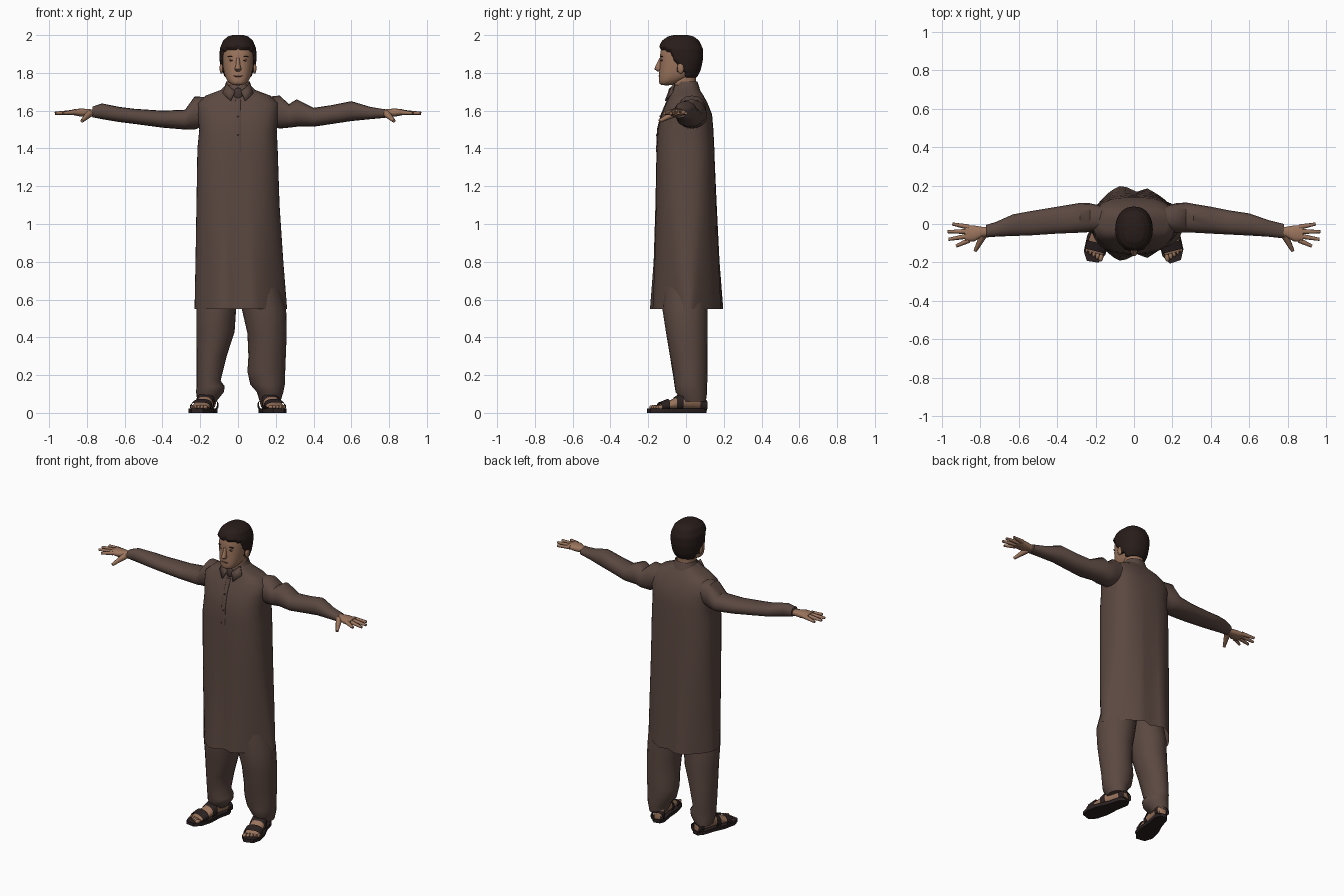
import bpy, bmesh, math
from mathutils import Matrix, Vector

old = bpy.data.objects.get("Cube")
if old:
    bpy.data.objects.remove(old)


def material(name, r, g, b):
    m = bpy.data.materials.new(name)
    m.use_nodes = True
    m.diffuse_color = (r, g, b, 1)
    bsdf = m.node_tree.nodes["Principled BSDF"]
    bsdf.inputs["Base Color"].default_value = (r, g, b, 1)
    bsdf.inputs["Roughness"].default_value = 0.8
    return m


CLOTH = material("brown cloth", .105, .065, .053)
TRIM = material("dark cloth", .06, .038, .032)
SKIN = material("skin", .33, .178, .11)
SHADE = material("dark skin", .17, .08, .055)
HAIR = material("dark hair", .021, .012, .01)
LEATHER = material("dark leather", .024, .015, .015)


def finish(name, bm, mat, angle=50, subdivide=0):
    bmesh.ops.recalc_face_normals(bm, faces=bm.faces)
    mesh = bpy.data.meshes.new(name)
    bm.to_mesh(mesh)
    bm.free()
    mesh.materials.append(mat)
    mesh.shade_smooth()
    mesh.set_sharp_from_angle(angle=math.radians(angle))
    obj = bpy.data.objects.new(name, mesh)
    bpy.context.collection.objects.link(obj)
    if subdivide:
        obj.modifiers.new("Smooth", "SUBSURF").levels = subdivide
        obj.modifiers["Smooth"].render_levels = subdivide
    return obj


def loft(name, rings, axis, mat, seg=24, power=2.3, caps=True,
         matrix=None, reshape=None, subdivide=0):
    """Skin rounded sections; each is position, then low/high on the other two axes."""
    bm = bmesh.new()
    loops = []
    for t, a0, a1, b0, b1 in rings:
        loop = []
        for i in range(seg):
            ang = math.tau * i / seg
            c, s = math.cos(ang), math.sin(ang)
            a = (a0 + a1) / 2 + (a1 - a0) / 2 * math.copysign(abs(c) ** (2 / power), c)
            b = (b0 + b1) / 2 + (b1 - b0) / 2 * math.copysign(abs(s) ** (2 / power), s)
            co = Vector({"x": (t, a, b), "y": (a, t, b), "z": (a, b, t)}[axis])
            if reshape:
                co = reshape(co)
            loop.append(bm.verts.new(matrix @ co if matrix else co))
        loops.append(loop)
    for low, high in zip(loops, loops[1:]):
        for i in range(seg):
            j = (i + 1) % seg
            bm.faces.new((low[i], low[j], high[j], high[i]))
    if caps:
        bm.faces.new(loops[0])
        bm.faces.new(loops[-1])
    return finish(name, bm, mat, subdivide=subdivide)


def blob(name, centre, size, mat, matrix=Matrix()):
    bm = bmesh.new()
    place = matrix @ Matrix.Translation(centre) @ Matrix.Diagonal((*size, 1))
    bmesh.ops.create_uvsphere(bm, u_segments=14, v_segments=8, radius=1, matrix=place)
    return finish(name, bm, mat)


def finger(name, start, end, r0, r1):
    start, end = Vector(start), Vector(end)
    d = end - start
    bm = bmesh.new()
    place = Matrix.Translation((start + end) / 2) @ d.to_track_quat("Z", "Y").to_matrix().to_4x4()
    bmesh.ops.create_cone(bm, cap_ends=True, segments=8, radius1=r0, radius2=r1,
                          depth=d.length, matrix=place)
    return finish(name, bm, SKIN)


def refine(rings):
    out = [rings[0]]
    for a, b in zip(rings, rings[1:]):
        out += [tuple((p + q) / 2 for p, q in zip(a, b)), b]
    return out


# Long tunic: folds and side ridges that deepen toward the hem
def fold(co):
    f = max(0, (1.35 - co.z) / .8)
    side = min(1, max(0, co.x / .1))
    dip = .25 * math.exp(-(co.x / .04) ** 2)
    co.y = .015 * f + co.y * (1 - f * (.12 * side + dip + .4 * (co.x / .2) ** 2))
    return co


loft("tunic", [
    (.55, -.23, .26, -.225, .2), (.8, -.225, .24, -.195, .18),
    (1.1, -.22, .22, -.172, .163), (1.4, -.215, .21, -.156, .15),
    (1.5, -.205, .205, -.15, .145), (1.58, -.215, .215, -.13, .138),
    (1.64, -.215, .215, -.105, .114), (1.68, -.17, .17, -.085, .093),
    (1.71, -.09, .09, -.078, .072), (1.735, -.066, .066, -.068, .055)],
    "z", CLOTH, seg=48, power=2.7, caps=False, reshape=fold)

# Front placket and buttons
loft("placket", [(1.38, -.014, .014, -.159, -.14), (1.5, -.014, .014, -.154, -.13),
                 (1.58, -.014, .014, -.134, -.11), (1.66, -.014, .014, -.1, -.08)],
     "z", CLOTH, seg=12, power=6)
for z, y in ((1.47, -.156), (1.57, -.137)):
    blob("button", (0, y, z), (.005, .003, .005), TRIM)

# Collar band, open throat and wings
loft("collar_band", [(1.70, -.08, .08, -.07, .078), (1.755, -.062, .062, -.05, .06)],
     "z", CLOTH, caps=False)
blob("collar_opening", (0, -.083, 1.69), (.026, .012, .032), TRIM)
for s, side in ((1, "left"), (-1, "right")):
    bm = bmesh.new()
    pts = ((.014, -.086, 1.70), (.06, -.058, 1.742), (.08, -.07, 1.69), (.038, -.105, 1.65))
    bm.faces.new([bm.verts.new((s * x, y, z)) for x, y, z in pts])
    wing = finish(side + "_collar_wing", bm, CLOTH)
    wing.modifiers.new("Thickness", "SOLIDIFY").thickness = .008

# Sleeves
SLEEVES = {
    "left": [(.12, -.03, .085, 1.54, 1.67), (.22, -.045, .108, 1.505, 1.68),
             (.27, -.045, .112, 1.51, 1.635), (.31, -.045, .105, 1.515, 1.66),
             (.4, -.05, .09, 1.515, 1.615), (.5, -.055, .07, 1.53, 1.63),
             (.6, -.06, .055, 1.545, 1.65), (.7, -.066, .02, 1.555, 1.62),
             (.78, -.075, 0, 1.562, 1.607)],
    "right": [(.12, -.03, .085, 1.54, 1.67), (.23, -.042, .108, 1.5, 1.675),
              (.28, -.045, .11, 1.5, 1.605), (.4, -.05, .09, 1.51, 1.6),
              (.55, -.06, .065, 1.53, 1.61), (.63, -.062, .05, 1.54, 1.62),
              (.72, -.066, .01, 1.555, 1.638), (.77, -.07, -.005, 1.565, 1.622)]}
for s, side in ((1, "left"), (-1, "right")):
    loft(side + "_sleeve", [(s * r[0], *r[1:]) for r in SLEEVES[side]], "x", CLOTH, seg=16)

    # Hands
    loft(side + "_palm", [(s * .74, -.062, -.015, 1.57, 1.605), (s * .79, -.065, -.015, 1.57, 1.608),
                          (s * .83, -.09, -.008, 1.568, 1.612), (s * .88, -.095, -.005, 1.578, 1.606)],
         "x", SKIN, seg=16)
    tips = ((.925, -.115), (.965, -.08), (.97, -.04), (.945, .0))
    for i, (x, y) in enumerate(tips):
        finger(side + "_finger", (s * .86, -.085 + i * .023, 1.592), (s * x, y, 1.586), .014, .008)
    finger(side + "_thumb", (s * .785, -.06, 1.585), (s * .826, -.14, 1.545), .02, .009)

# Trouser legs
TROUSERS = {
    "left": [(.06, .115, .225, -.02, .105), (.11, .1, .24, -.055, .112), (.15, .065, .248, -.06, .112),
             (.22, .05, .25, -.07, .115), (.3, .055, .253, -.085, .115), (.42, .05, .258, -.105, .115),
             (.55, .02, .255, -.125, .115), (.8, -.02, .19, -.11, .1)],
    "right": [(.06, -.215, -.115, -.02, .105), (.11, -.222, -.075, -.055, .112),
              (.14, -.22, -.07, -.06, .112), (.17, -.22, -.092, -.064, .112),
              (.3, -.22, -.06, -.085, .115), (.43, -.22, -.018, -.105, .115),
              (.55, -.22, -.01, -.125, .115), (.8, -.17, .02, -.11, .1)]}
for side, rings in TROUSERS.items():
    loft(side + "_trouser_leg", rings, "z", CLOTH, seg=20, power=2)

# Feet in open sandals, toes turned out
for s, side in ((1, "left"), (-1, "right")):
    place = Matrix.Translation((s * .167, 0, 0)) @ Matrix.Rotation(s * .24, 4, "Z")
    loft(side + "_foot", [(.1, -.022, .022, .02, .06), (.08, -.034, .034, .02, .12),
                          (.03, -.038, .038, .02, .13), (-.04, -.042, .042, .02, .09),
                          (-.1, -.048, .048, .02, .06), (-.155, -.046, .046, .02, .04)],
         "y", SKIN, matrix=place)
    for i in range(5):
        x = s * (i * .02 - .037)
        blob(side + "_toe", (x, -.172 + i * .007, .03), (.012 - i * .001, .02, .011), SKIN, place)
    bm = bmesh.new()
    outline = ((-.02, .108), (.02, .108), (.04, .08), (.042, .0), (.058, -.08), (.056, -.15),
               (.03, -.2), (-.03, -.205), (-.058, -.16), (-.06, -.08), (-.045, .0), (-.04, .08))
    sole = bm.faces.new([bm.verts.new(place @ Vector((x, y, 0))) for x, y in outline])
    top = bmesh.ops.extrude_face_region(bm, geom=[sole])["geom"]
    bmesh.ops.translate(bm, vec=(0, 0, .022), verts=[v for v in top if isinstance(v, bmesh.types.BMVert)])
    finish(side + "_sandal_sole", bm, LEATHER, angle=35)
    straps = {"toe_strap": (-.145, -.1, .055, .056, .074), "instep_strap": (-.06, -.025, .05, .085, .106),
              "heel_strap": (.07, .108, .04, .085, .07)}
    for part, (y0, y1, w, h0, h1) in straps.items():
        loft(side + "_" + part, [(y0, -w, w, .01, h0), (y1, -w, w, .01, h1)], "y", LEATHER,
             caps=False, matrix=place)

# Neck and head
loft("neck", [(1.68, -.056, .056, -.06, .05), (1.74, -.055, .055, -.068, .052),
              (1.8, -.058, .058, -.07, .055)], "z", SKIN)
HEAD = [(1.733, -.03, .03, -.137, -.07), (1.75, -.052, .052, -.144, -.03),
        (1.78, -.07, .07, -.144, .045), (1.82, -.079, .079, -.141, .065),
        (1.87, -.084, .084, -.138, .076), (1.92, -.085, .085, -.138, .078),
        (1.96, -.071, .071, -.118, .06), (1.98, -.048, .048, -.09, .035),
        (1.988, -.02, .02, -.055, .0)]
loft("head", HEAD, "z", SKIN, seg=32, subdivide=1)


# Hair rides above the scalp, sweeping from the brow back to the sideburns and nape
def hairline(co):
    temple = -.045 - max(0, co.z - 1.84) * .55
    bare = (co.z < 1.93 - abs(co.x) * .15 and co.y < temple) or (co.z < 1.8 and co.y < .0)
    out = (co - Vector((0, -.03, 1.86))).normalized()
    return co + out * (-.01 if bare else .014)


loft("hair", refine(refine(HEAD[2:])), "z", HAIR, seg=56, reshape=hairline, subdivide=1)

# Facial features
loft("nose", [(1.808, -.012, .012, -.152, -.12), (1.82, -.018, .018, -.168, -.12),
              (1.84, -.012, .012, -.16, -.12), (1.88, -.009, .009, -.14, -.12)],
     "z", SKIN, seg=12, power=2)
blob("mouth", (0, -.139, 1.783), (.026, .007, .005), SHADE)
for s, side in ((1, "left"), (-1, "right")):
    blob(side + "_eyelid", (s * .034, -.127, 1.867), (.016, .006, .007), SHADE)
    blob(side + "_eye", (s * .034, -.13, 1.866), (.008, .005, .004), HAIR)
    blob(side + "_eyebrow", (s * .036, -.127, 1.886), (.02, .007, .003), HAIR)
    blob(side + "_ear", (s * .087, -.028, 1.825), (.011, .018, .03), SKIN)
